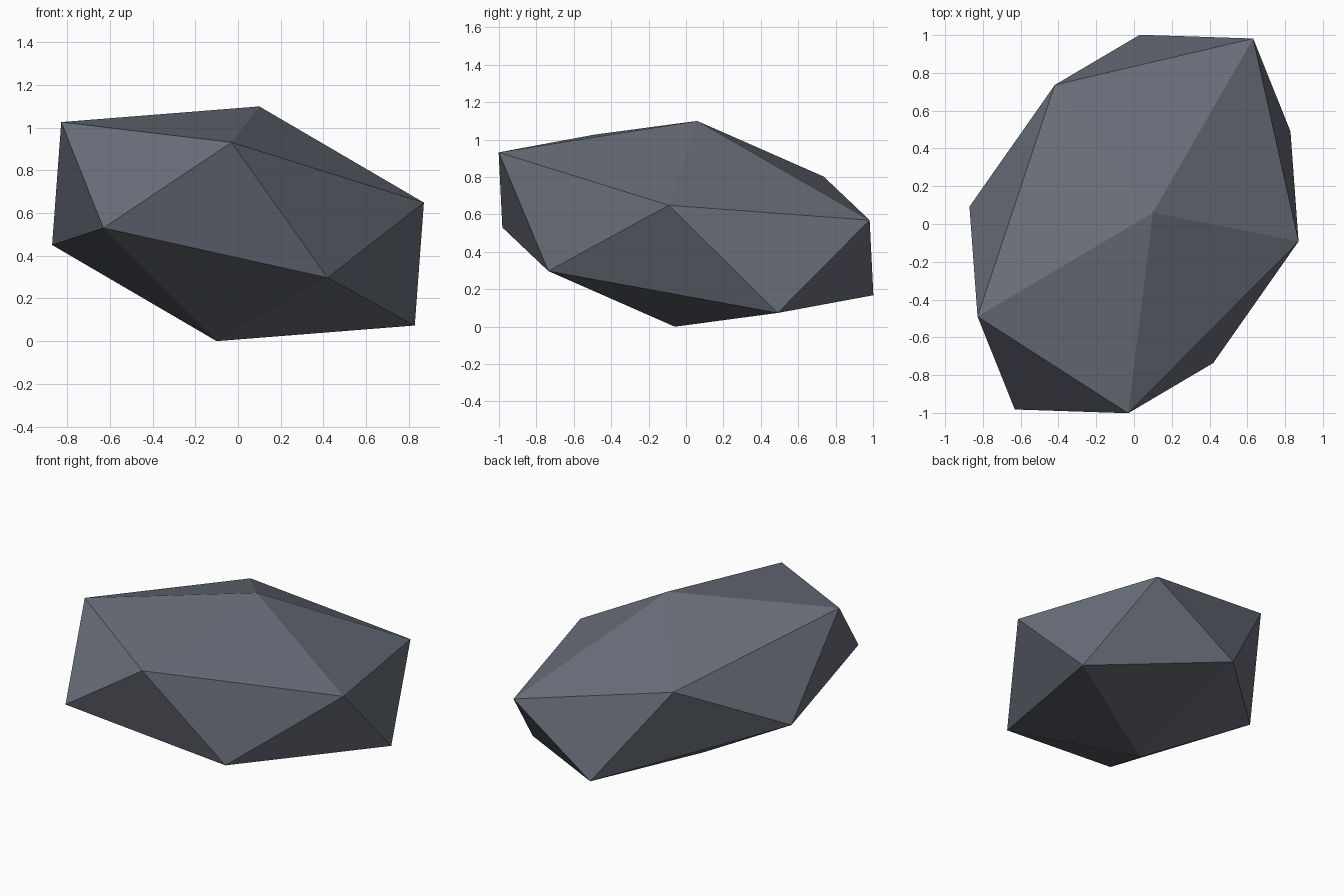
import bpy
import bmesh
from mathutils import Matrix

default_cube = bpy.data.objects.get("Cube")
if default_cube:
    bpy.data.objects.remove(default_cube, do_unlink=True)

# Slate stone material
slate = bpy.data.materials.new("slate_grey")
slate.use_nodes = True
colour = (0.14, 0.155, 0.19, 1.0)
slate.diffuse_color = colour
slate.node_tree.nodes["Principled BSDF"].inputs["Base Color"].default_value = colour

# Rock: a twenty-sided ball, stretched, tilted and stood on the ground
stretch = Matrix((
    (0.924, 0.389, 0.10, 0.0),
    (-0.133, 1.166, 0.06, 0.0),
    (-0.164, -0.213, 0.55, 0.55),
    (0.0, 0.0, 0.0, 1.0),
))
bm = bmesh.new()
bmesh.ops.create_icosphere(bm, subdivisions=1, radius=1.0)
bmesh.ops.transform(bm, matrix=stretch, verts=bm.verts)
bmesh.ops.recalc_face_normals(bm, faces=bm.faces)
for face in bm.faces:
    face.smooth = False

mesh = bpy.data.meshes.new("rock")
bm.to_mesh(mesh)
bm.free()
mesh.materials.append(slate)
rock = bpy.data.objects.new("rock", mesh)
bpy.context.scene.collection.objects.link(rock)
